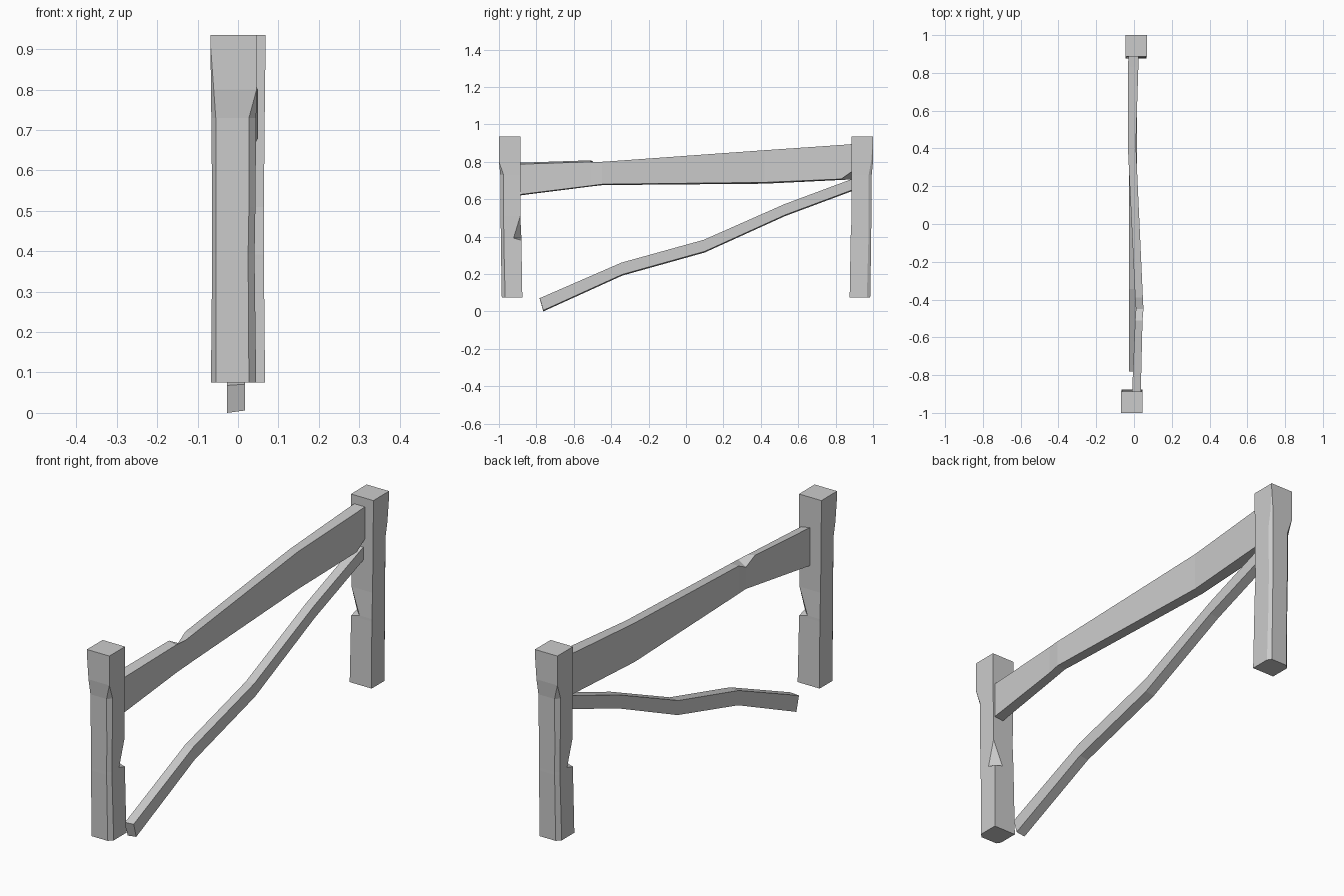
import bpy, bmesh
from math import pi


def loft(name, rings):
    """Skin a list of equal-sized point rings and cap both ends."""
    bm = bmesh.new()
    vs = [[bm.verts.new(p) for p in ring] for ring in rings]
    n = len(vs[0])
    for a, b in zip(vs, vs[1:]):
        for i in range(n):
            j = (i + 1) % n
            bm.faces.new((a[i], a[j], b[j], b[i]))
    bm.faces.new(vs[0][::-1])
    bm.faces.new(vs[-1])
    bmesh.ops.remove_doubles(bm, verts=bm.verts, dist=0.0005)
    bmesh.ops.recalc_face_normals(bm, faces=bm.faces)
    me = bpy.data.meshes.new(name)
    bm.to_mesh(me)
    bm.free()
    ob = bpy.data.objects.new(name, me)
    bpy.context.collection.objects.link(ob)
    return ob


def post_ring(z, xl, xr, yf, yb, cl, cr, chip):
    """Square section with two worn front corners and a chipped back corner."""
    return [(xl, yf + cl * 1.5, z), (xl + cl, yf, z),
            (xr - cr, yf, z), (xr, yf + cr, z),
            (xr, yb - chip, z), (xr - chip, yb, z), (xl, yb, z)]


# Posts: z, left, right, front, back, left wear, right wear, chip
levels = [
    (0.075, -0.067, 0.045, -0.985, -0.875, 0.012, 0.018, 0),
    (0.38, -0.064, 0.041, -0.99, -0.880, 0.010, 0.016, 0),
    (0.392, -0.064, 0.041, -0.99, -0.880, 0.010, 0.016, 0.042),
    (0.51, -0.064, 0.043, -0.991, -0.886, 0.010, 0.016, 0),
    (0.73, -0.066, 0.045, -0.993, -0.886, 0.011, 0.018, 0),
    (0.80, -0.067, 0.046, -1.0, -0.886, 0.007, 0, 0),
    (0.91, -0.068, 0.046, -1.0, -0.886, 0, 0, 0),
    (0.935, -0.068, 0.046, -1.0, -0.886, 0, 0, 0),
]
for name, angle in (("front_post", 0), ("back_post", pi)):
    loft(name, [post_ring(*lv) for lv in levels]).rotation_euler.z = angle

# Top rail: y, left, right, bottom left, bottom right, top right, top left
rail = [
    (-0.89, -0.010, 0.036, 0.62, 0.625, 0.787, 0.795),
    (-0.51, 0.006, 0.045, 0.668, 0.672, 0.800, 0.808),
    (-0.45, 0.010, 0.050, 0.675, 0.680, 0.800, 0.775),
    (-0.39, 0.006, 0.047, 0.676, 0.681, 0.804, 0.804),
    (0.42, -0.033, 0.010, 0.683, 0.690, 0.862, 0.862),
    (0.83, -0.031, 0.023, 0.703, 0.708, 0.890, 0.890),
    (0.89, -0.030, 0.025, 0.706, 0.750, 0.895, 0.895),
]
loft("top_rail", [[(l, y, bl), (r, y, br), (r, y, tr), (l, y, tl)]
                  for y, l, r, bl, br, tr, tl in rail])

# Fallen rail: bottom y, bottom z, top y, top z
brace = [
    (-0.763, 0.003, -0.782, 0.068), (-0.34, 0.195, -0.345, 0.258),
    (0.10, 0.318, 0.095, 0.380), (0.53, 0.513, 0.525, 0.570),
    (0.89, 0.647, 0.89, 0.706),
]
loft("fallen_rail", [[(-0.027, yb, zb - 0.003), (0.017, yb, zb + 0.003),
                      (0.017, yt, zt + 0.003), (-0.027, yt, zt)]
                     for yb, zb, yt, zt in brace])
